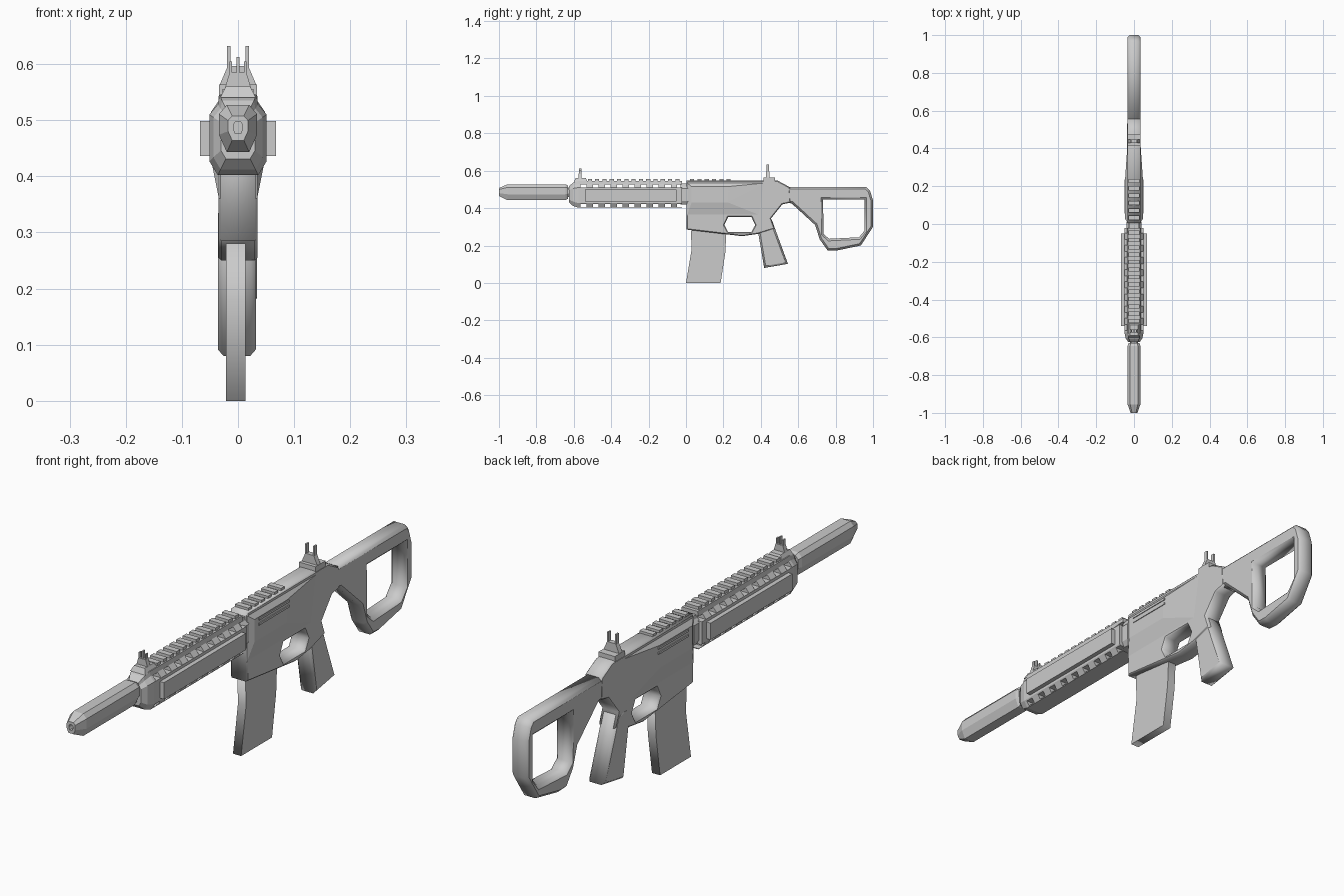
import bpy, bmesh
from mathutils import Matrix, Vector

if "Cube" in bpy.data.objects:
    bpy.data.objects.remove(bpy.data.objects["Cube"])

# local profile axes (x, y, z) -> world (y, z, x)
SIDE = Matrix(((0, 0, 1, 0), (1, 0, 0, 0), (0, 1, 0, 0), (0, 0, 0, 1)))


def add_mesh(name, bm):
    bmesh.ops.recalc_face_normals(bm, faces=bm.faces)
    me = bpy.data.meshes.new(name)
    bm.to_mesh(me)
    bm.free()
    ob = bpy.data.objects.new(name, me)
    bpy.context.collection.objects.link(ob)
    return ob


def boxes(name, spans):
    """One mesh of boxes, each given as (x0, x1, y0, y1, z0, z1)."""
    bm = bmesh.new()
    for x0, x1, y0, y1, z0, z1 in spans:
        m = Matrix.Translation(((x0 + x1) / 2, (y0 + y1) / 2, (z0 + z1) / 2))
        bmesh.ops.create_cube(bm, size=1, matrix=m @ Matrix.Diagonal((x1 - x0, y1 - y0, z1 - z0, 1)))
    return add_mesh(name, bm)


def hull(name, pts):
    """Convex solid, mirrored across x = 0."""
    bm = bmesh.new()
    for x, y, z in pts:
        for s in (-1, 1):
            bm.verts.new((s * x, y, z))
    bmesh.ops.convex_hull(bm, input=bm.verts[:])
    bmesh.ops.dissolve_limit(bm, angle_limit=0.01, verts=bm.verts[:], edges=bm.edges[:])
    return add_mesh(name, bm)


def loft(name, half, rings, zc):
    """Symmetric cross-section (right half, top to bottom) swept along y with scale."""
    sec = half + [(-x, z) for x, z in reversed(half)]
    bm = bmesh.new()
    loops = [[bm.verts.new((x * k, y, zc + (z - zc) * k)) for x, z in sec] for y, k in rings]
    n = len(sec)
    for a, b in zip(loops, loops[1:]):
        for i in range(n):
            bm.faces.new((a[i], a[(i + 1) % n], b[(i + 1) % n], b[i]))
    bm.faces.new(loops[0])
    bm.faces.new(loops[-1])
    return add_mesh(name, bm)


def plate(name, outlines, half_width, chamfer=0.0, x=0.0):
    """Side-view outline (with optional holes) given thickness and chamfered edges."""
    cu = bpy.data.curves.new(name, 'CURVE')
    cu.dimensions = '2D'
    cu.fill_mode = 'BOTH'
    cu.extrude = half_width - chamfer
    cu.bevel_depth = chamfer
    cu.bevel_resolution = 0
    cu.offset = -chamfer
    for pts in outlines:
        sp = cu.splines.new('POLY')
        sp.points.add(len(pts) - 1)
        for p, (y, z) in zip(sp.points, pts):
            p.co = (y, z, 0, 1)
        sp.use_cyclic_u = True
    ob = bpy.data.objects.new(name, cu)
    ob.matrix_world = Matrix.Translation((x, 0, 0)) @ SIDE
    bpy.context.collection.objects.link(ob)
    bpy.ops.object.select_all(action='DESELECT')
    ob.select_set(True)
    bpy.context.view_layer.objects.active = ob
    bpy.ops.object.convert(target='MESH')
    return bpy.context.view_layer.objects.active


# muzzle tube with bore, and the barrel behind it
tube = [(.02, .527), (.034, .511), (.034, .474), (.02, .443)]
loft("muzzle_tube", tube, [(-.92, .24), (-1, .24), (-1, .52), (-.955, 1), (-.645, 1), (-.63, .85)], .487)
loft("barrel", tube, [(-.64, .6), (.02, .6)], .487)

# handguard with rows of vent slots
guard = [(.033, .545), (.036, .528), (.051, .51), (.051, .427), (.036, .402)]
handguard = loft("handguard", guard, [(-.625, .6), (-.605, .86), (-.575, 1), (-.022, 1)], .475)
spans = []
for i in range(9):
    y = -.032 - i * .0645
    for z in (.510, .405):
        spans.append((-.1, .1, y - .015, y + .015, z, z + .017))
slots = boxes("vent_cutter", spans)
slots.hide_render = True
slots.hide_viewport = True
cut = handguard.modifiers.new("vents", 'BOOLEAN')
cut.object = slots
cut.operation = 'DIFFERENCE'
cut.solver = 'EXACT'
boxes("side_panels", [(s * .058 - .01, s * .058 + .01, -.54, -.05, .436, .499) for s in (-1, 1)])
loft("collar", guard, [(-.03, .78), (.01, .78)], .482)

# top rail teeth on handguard and receiver
boxes("rail_teeth", [(-.028, .028, y, y + .022, .54, .556)
                     for y in [-.525 + .039 * i for i in range(13)] + [.022 + .039 * i for i in range(6)]])

# receiver with trigger opening
plate("receiver", [
    [(.004, .285), (.004, .547), (.49, .547), (.555, .512), (.56, .43), (.515, .42), (.455, .345),
     (.475, .29), (.385, .262), (.3, .25), (.19, .263)],
    [(.205, .31), (.225, .352), (.35, .352), (.37, .31), (.35, .272), (.225, .272)]], .035, .005)
hull("receiver_bulge", [(.048, .03, .515), (.048, .03, .43), (.048, .225, .515), (.048, .225, .43),
                        (.034, .005, .535), (.034, .005, .36), (.034, .43, .535), (.034, .40, .36)])
# side port covers
boxes("port_bars", [(s * .047 - .004, s * .047 + .004, .055, .235, z, z + .008)
                    for s in (-1, 1) for z in (.484, .503)])

# magazine and grip
plate("magazine", [[(0, 0), (.185, 0), (.21, .16), (.216, .28), (.026, .28), (.03, .18)]], .017, 0, -.004)
plate("grip", [[(.385, .275), (.418, .08), (.545, .102), (.487, .26), (.46, .335), (.40, .345)]],
      .034, .01, -.002)

# skeleton stock
plate("stock", [
    [(.53, .512), (.965, .512), (.985, .49), (1, .44), (1, .30), (.935, .2), (.80, .172), (.757, .174),
     (.715, .233), (.69, .31), (.565, .425), (.53, .43)],
    [(.733, .447), (.955, .447), (.955, .28), (.925, .244), (.765, .236), (.735, .262)]], .034, .011)

# rear sight: base, tapered block, two ears
boxes("rear_sight_base", [(-.034, .034, .415, .475, .54, .564)])
hull("rear_sight_block", [(x, y, z) for x, z in ((.034, .56), (.018, .58), (.018, .597)) for y in (.428, .447)])
boxes("rear_sight_ears", [(s * .0165 - .003, s * .0165 + .003, .43, .445, .59, .632) for s in (-1, 1)])

# front sight: base, tapered block, post and two ears
hull("front_sight_base", [(.032, -.6, .54), (.032, -.525, .54), (.022, -.59, .56), (.022, -.535, .56)])
hull("front_sight_block", [(x, y, z) for x, z in ((.024, .555), (.015, .585)) for y in (-.575, -.558)])
boxes("front_sight_posts", [(x - .0025, x + .0025, -.573, -.56, .58, z)
                            for x, z in ((-.013, .605), (0, .613), (.013, .605))])
